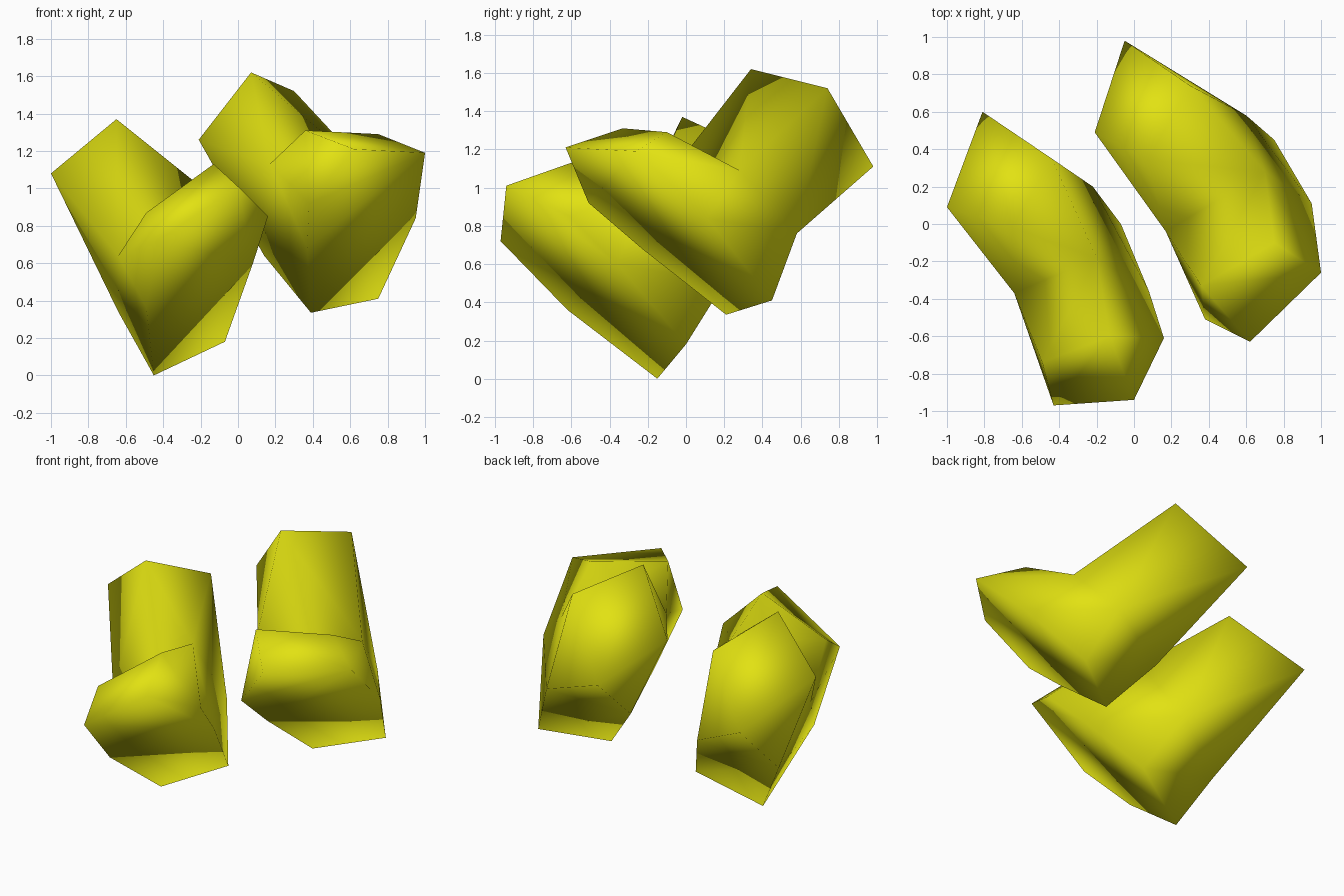
import bpy, bmesh

if "Cube" in bpy.data.objects:
    bpy.data.objects.remove(bpy.data.objects["Cube"])

yellow = bpy.data.materials.new("yellow rubber")
yellow.diffuse_color = (0.76, 0.76, 0.006, 1)
yellow.use_nodes = True
yellow.node_tree.nodes["Principled BSDF"].inputs["Base Color"].default_value = yellow.diffuse_color

# Each side profile runs: shaft front, shaft back, ankle back, heel,
# mid sole, lower toe, upper toe, instep.
FOOT_PANELS = [(2, 3, 4), (2, 4, 7), (4, 5, 7), (5, 6, 7)]
LEFT_PANELS = FOOT_PANELS + [(0, 1, 7), (1, 2, 7)]
RIGHT_PANELS = FOOT_PANELS + [(0, 1, 2), (0, 2, 7)]


def make_boot(name, left, right, tip, tip_on_right):
    """Bridge two side profiles into a closed boot with a pointed toe tip."""
    bm = bmesh.new()
    a = [bm.verts.new(p) for p in left]
    b = [bm.verts.new(p) for p in right]
    t = bm.verts.new(tip)
    # shaft top, heel back, rear sole and instep
    for i in (0, 2, 3, 6):
        bm.faces.new((a[i], a[i + 1], b[i + 1], b[i]))
    # shaft back and shaft front
    for tri in ((a[1], b[1], a[2]), (b[1], b[2], a[2]),
                (a[0], b[0], b[7]), (a[0], b[7], a[7])):
        bm.faces.new(tri)
    # front sole, toe top and toe corner
    c, d = (a, b) if tip_on_right else (b, a)
    bm.faces.new((c[4], c[5], t, d[5], d[4]))
    bm.faces.new((c[5], c[6], d[6], t))
    bm.faces.new((d[5], t, d[6]))
    # side panels
    for side, panels in ((a, LEFT_PANELS), (b, RIGHT_PANELS)):
        for panel in panels:
            bm.faces.new([side[i] for i in panel])
    bmesh.ops.recalc_face_normals(bm, faces=bm.faces)
    for f in bm.faces:
        f.smooth = True
    mesh = bpy.data.meshes.new(name)
    bm.to_mesh(mesh)
    bm.free()
    mesh.materials.append(yellow)
    obj = bpy.data.objects.new(name, mesh)
    bpy.context.collection.objects.link(obj)


make_boot(
    "left_boot",
    [(-.65, -.02, 1.37), (-1, .09, 1.08), (-.64, -.04, .34), (-.45, -.15, 0),
     (-.49, -.62, .36), (-.43, -.97, .72), (-.49, -.74, .87), (-.64, -.37, .64)],
    [(-.44, .35, 1.2), (-.81, .6, .86), (-.22, .2, .5), (-.07, 0, .18),
     (.08, -.36, .6), (.16, -.61, .85), (-.13, -.6, 1.13), (-.2, -.18, 1.01)],
    (0, -.94, 1.01), True)

make_boot(
    "right_boot",
    [(.07, .34, 1.62), (-.21, .49, 1.26), (.14, .37, .64), (.39, .21, .335),
     (.37, -.23, .68), (.38, -.51, .92), (.36, -.33, 1.31), (.17, -.04, 1.13)],
    [(.3, .74, 1.52), (-.05, .98, 1.11), (.6, .58, .76), (.75, .45, .41),
     (.95, .11, .84), (1, -.26, 1.19), (.75, -.1, 1.29), (.7, .28, 1.09)],
    (.62, -.63, 1.21), False)
